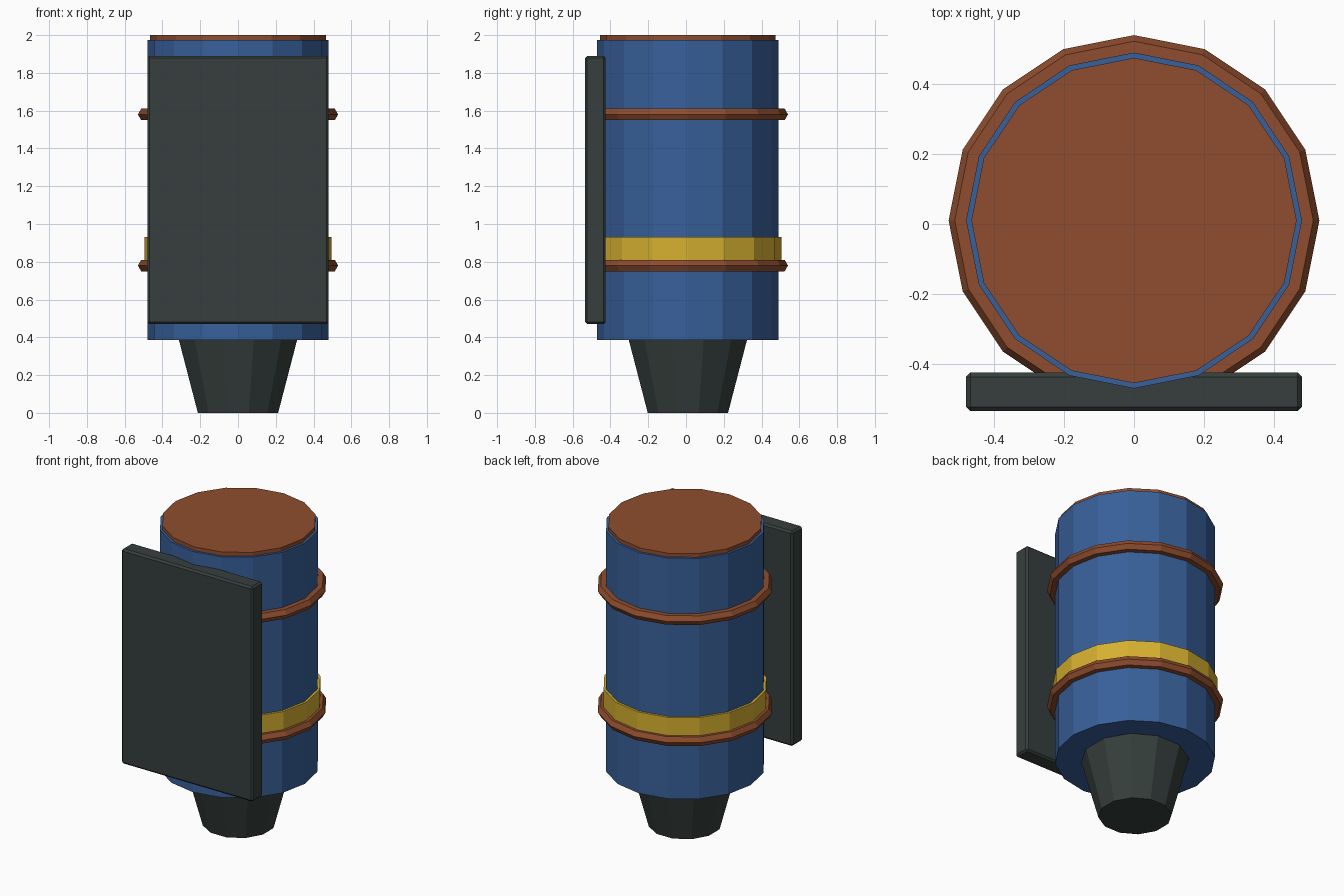
import bpy, bmesh, math

if "Cube" in bpy.data.objects:
    bpy.data.objects.remove(bpy.data.objects["Cube"])


def srgb(r, g, b):
    def lin(c):
        c /= 255
        return c / 12.92 if c <= 0.04045 else ((c + 0.055) / 1.055) ** 2.4
    return (lin(r), lin(g), lin(b), 1.0)


def material(name, rgb):
    m = bpy.data.materials.new(name)
    m.diffuse_color = srgb(*rgb)
    m.use_nodes = True
    m.node_tree.nodes["Principled BSDF"].inputs["Base Color"].default_value = m.diffuse_color
    return m


BLUE = material("blue paint", (56, 96, 154))
RUST = material("rust brown", (143, 77, 46))
YELLOW = material("yellow paint", (214, 176, 48))
DARK = material("dark grey", (54, 63, 61))
CY = 0.01  # barrel axis sits slightly behind centre


def finish(name, mat):
    ob = bpy.context.object
    ob.name = name
    ob.data.materials.append(mat)
    return ob


def drum(name, mat, r_low, r_high, z0, z1, sides=16, turn=0.0):
    bpy.ops.mesh.primitive_cone_add(vertices=sides, radius1=r_low, radius2=r_high,
                                    depth=z1 - z0, location=(0, CY, (z0 + z1) / 2),
                                    rotation=(0, 0, turn))
    return finish(name, mat)


def hoop(name, z):
    bpy.ops.mesh.primitive_torus_add(major_segments=16, minor_segments=6,
                                     major_radius=0.495, minor_radius=0.035,
                                     location=(0, CY, z))
    return finish(name, RUST)


# Barrel body, lid and painted stripe
drum("barrel", BLUE, 0.48, 0.48, 0.385, 1.975)
drum("lid", RUST, 0.465, 0.465, 1.95, 2.0)
drum("stripe", YELLOW, 0.495, 0.495, 0.80, 0.93)

# Tapered nozzle underneath
drum("nozzle", DARK, 0.22, 0.325, 0.0, 0.39, sides=12, turn=math.radians(15))

# Hoops around the barrel
hoop("upper_hoop", 1.58)
hoop("lower_hoop", 0.78)

# Front panel with slightly broken edges
bpy.ops.mesh.primitive_cube_add(size=1, location=(0, -0.48, 1.18))
panel = finish("front_panel", DARK)
panel.scale = (0.96, 0.11, 1.42)
bpy.ops.object.transform_apply(location=False, rotation=False, scale=True)
bevel = panel.modifiers.new("edge bevel", 'BEVEL')
bevel.width = 0.012
bevel.segments = 1
